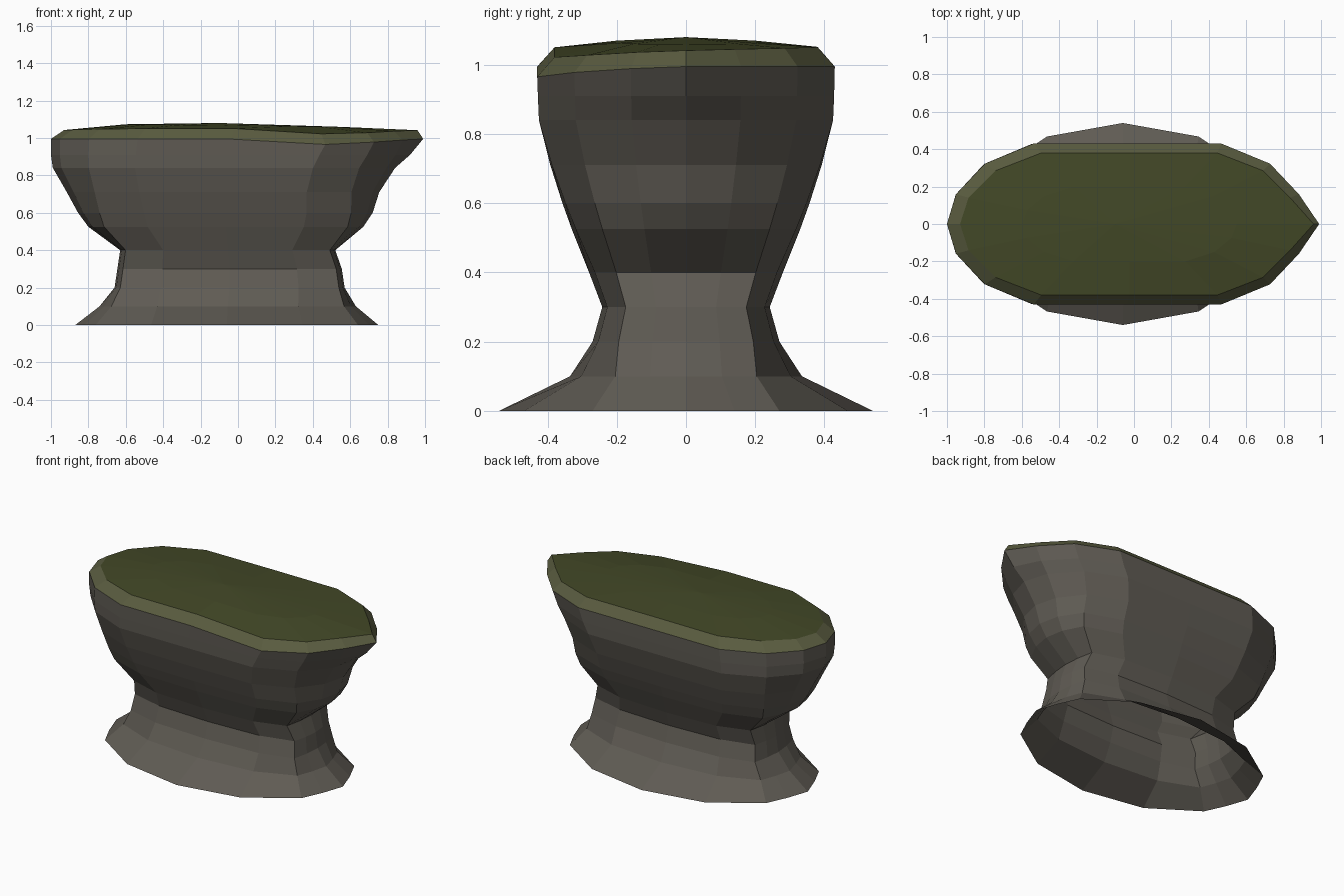
import bpy, math

if "Cube" in bpy.data.objects:
    bpy.data.objects.remove(bpy.data.objects["Cube"])

# Quarter plan outlines (unit size), running from the end tip to the middle of the side
BASE = [(1, 0), (.94, .26), (.866, .5), (.5, .866), (0, 1)]
NECK = [(1, 0), (.985, .36), (.95, .72), (.6, .94), (0, 1)]
CAP = [(1, 0), (.95, .37), (.79, .75), (.52, 1), (0, 1)]


def mix(p, q, t):
    return [(a + (c - a) * t, b + (d - b) * t) for (a, b), (c, d) in zip(p, q)]


def ring(plan, x0, x1, half_y, height, tip=0):
    """16-point ring between x0 and x1; height is a number or a function of x, y."""
    c, a = (x0 + x1) / 2, (x1 - x0) / 2
    unit = plan + [(-u, v) for u, v in plan[-2::-1]]
    unit += [(u, -v) for u, v in unit[-2:0:-1]]
    pts = []
    for i, (u, v) in enumerate(unit):
        x, y = c + a * u + (tip if i == 0 else 0), half_y * v
        pts.append((x, y, height(x, y) if callable(height) else height))
    return pts


def loft(name, rings, mat, peak=None):
    n = len(rings[0])
    verts = [p for r in rings for p in r]
    faces = [(k * n + i, k * n + (i + 1) % n, (k + 1) * n + (i + 1) % n, (k + 1) * n + i)
             for k in range(len(rings) - 1) for i in range(n)]
    if peak:
        last = len(verts) - n
        verts.append(peak)
        faces += [(last + i, last + (i + 1) % n, len(verts) - 1) for i in range(n)]
    me = bpy.data.meshes.new(name)
    me.from_pydata(verts, [], faces)
    me.materials.append(mat)
    ob = bpy.data.objects.new(name, me)
    bpy.context.collection.objects.link(ob)
    return ob


def material(name, color):
    m = bpy.data.materials.new(name)
    m.diffuse_color = (*color, 1)
    m.use_nodes = True
    m.node_tree.nodes["Principled BSDF"].inputs["Base Color"].default_value = m.diffuse_color
    return m


def dip(x, y):
    """The front edge sags to the right of centre."""
    return .03 * math.exp(-((x - .5) / .3) ** 2) if y < -.1 else 0


def rim_z(x, y):
    return .995 - dip(x, y)


def edge_z(x, y):
    return 1.052 - .012 * abs(x) ** 3 - dip(x, y)


stone = material("stone", (.115, .105, .088))
mossy = material("mossy_stone", (.10, .105, .05))
moss = material("moss", (.055, .065, .02))

rim = ring(CAP, -1.0, .93, .43, rim_z, .06)
edge = ring(CAP, -.93, .88, .38, edge_z, .08)

# Flared foot, narrow neck and wide bowl, open underneath
loft("rock_body", [
    ring(BASE, -.87, .75, .54, 0),
    ring(mix(BASE, NECK, .5), -.74, .63, .335, .1),
    ring(NECK, -.66, .57, .27, .2),
    ring(NECK, -.645, .555, .242, .3),
    ring(NECK, -.63, .52, .28, .4),
    ring(mix(NECK, CAP, .4), -.80, .67, .33, .525),
    ring(mix(NECK, CAP, .6), -.855, .72, .357, .6),
    ring(mix(NECK, CAP, .8), -.915, .755, .392, .71),
    ring(CAP, -.99, .84, .425, .84),
    ring(CAP, -1.0, .89, .428, .91, .03),
    rim], stone)

# Bevelled lip
loft("mossy_rim", [rim, edge], mossy)

# Gently domed mossy top
loft("moss_top", [
    edge,
    ring(CAP, -.6, .55, .2, lambda x, y: 1.066 - .012 * x)],
    moss, (-.1, 0, 1.08))
